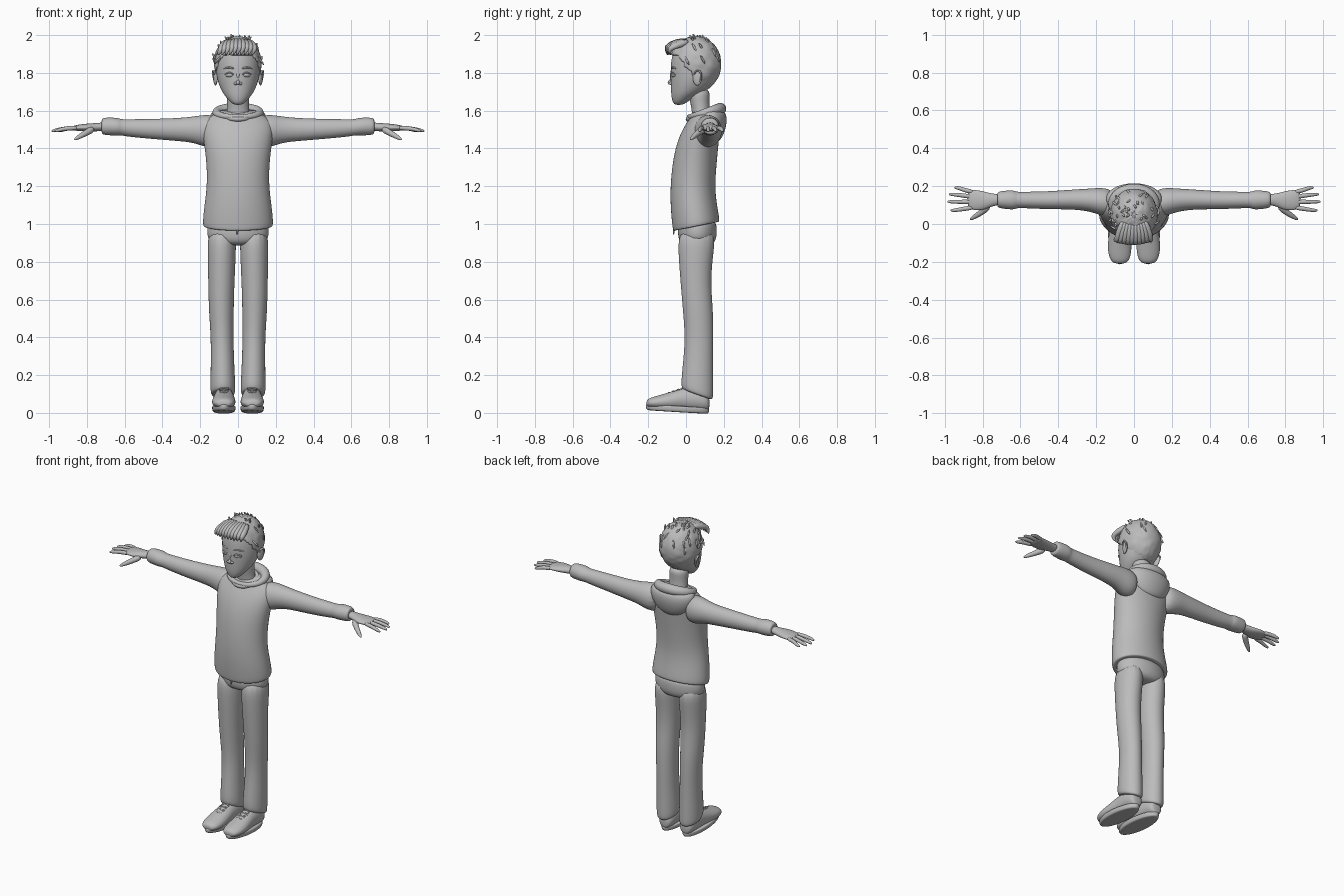
import bpy, bmesh, random
from math import sin, cos, pi
from mathutils import Vector, Matrix

random.seed(4)
if "Cube" in bpy.data.objects:
    bpy.data.objects.remove(bpy.data.objects["Cube"], do_unlink=True)

clay = bpy.data.materials.new("matte_grey")
clay.use_nodes = True
grey = (0.5, 0.5, 0.5, 1)
clay.diffuse_color = grey
clay.node_tree.nodes["Principled BSDF"].inputs["Base Color"].default_value = grey


def finish(name, bm, mirror=False, levels=2, thickness=0):
    """Turn a bmesh into a smooth object with the usual modifiers."""
    bmesh.ops.recalc_face_normals(bm, faces=bm.faces)
    mesh = bpy.data.meshes.new(name)
    bm.to_mesh(mesh)
    bm.free()
    mesh.shade_smooth()
    mesh.materials.append(clay)
    obj = bpy.data.objects.new(name, mesh)
    bpy.context.scene.collection.objects.link(obj)
    if thickness:
        obj.modifiers.new("Thickness", "SOLIDIFY").thickness = thickness
    if mirror:
        obj.modifiers.new("Mirror", "MIRROR").use_mirror_merge = False
    if levels:
        subdivision = obj.modifiers.new("Smooth", "SUBSURF")
        subdivision.levels = subdivision.render_levels = levels
    return obj


def skin(name, rings, closed=False, **options):
    """Bridge rings of points into a capped or closed tube."""
    bm = bmesh.new()
    loops = [[bm.verts.new(p) for p in ring] for ring in rings]
    pairs = list(zip(loops, loops[1:]))
    if closed:
        pairs.append((loops[-1], loops[0]))
    for low, high in pairs:
        for i in range(len(low)):
            bm.faces.new((low[i - 1], low[i], high[i], high[i - 1]))
    if not closed:
        bm.faces.new(loops[0])
        bm.faces.new(loops[-1])
    return finish(name, bm, **options)


def loft(name, axis, sections, sides=16, **options):
    """Sections: position on axis, two centre values, two radii, optional slope."""
    rings = []
    for t, a, b, ra, rb, *slope in sections:
        ring = []
        for i in range(sides):
            angle = 2 * pi * i / sides
            u, v = ra * cos(angle) * 1.025, rb * sin(angle) * 1.025
            along = t + (slope[0] * v if slope else 0)
            ring.append({"x": (along, a + u, b + v),
                         "y": (a + u, along, b + v),
                         "z": (a + u, b + v, along)}[axis])
        rings.append(ring)
    return skin(name, rings, **options)


def tube(name, path, radii, sides=8, closed=False, **options):
    """Sweep a circle of varying radius along a path."""
    points = [Vector(p) for p in path]
    count = len(points)
    rings = []
    for i, point in enumerate(points):
        after = points[(i + 1) % count] if closed else points[min(i + 1, count - 1)]
        before = points[i - 1] if closed else points[max(i - 1, 0)]
        heading = (after - before).normalized()
        across = heading.cross(Vector((0, 0.3, 1))).normalized()
        up = across.cross(heading)
        radius = radii[i % len(radii)]
        rings.append([point + radius * (across * cos(2 * pi * k / sides) + up * sin(2 * pi * k / sides))
                      for k in range(sides)])
    return skin(name, rings, closed=closed, **options)


def ball(name, centre, size, turn=0, axis="Z", **options):
    """An ellipsoid."""
    bm = bmesh.new()
    bmesh.ops.create_uvsphere(bm, u_segments=16, v_segments=10, radius=1)
    bm.transform(Matrix.Translation(centre) @ Matrix.Rotation(turn, 4, axis) @ Matrix.Diagonal((*size, 1)))
    return finish(name, bm, levels=1, **options)


# Sweatshirt body
loft("sweatshirt_body", "z", [
    (.99, 0, .055, .165, .105, .2), (.985, 0, .055, .18, .12, .2), (1.01, 0, .052, .184, .122, .2),
    (1.1, 0, .04, .175, .12, .1), (1.2, 0, .035, .161, .116), (1.32, 0, .045, .163, .115),
    (1.42, 0, .06, .176, .11), (1.5, 0, .08, .186, .098), (1.55, 0, .095, .175, .08),
    (1.585, 0, .1, .12, .07), (1.6, 0, .1, .075, .055)], sides=24)

# Sleeves with gathered cuffs
loft("sleeve", "x", [
    (.1, .11, 1.49, .07, .08), (.17, .117, 1.492, .075, .088), (.23, .127, 1.5, .06, .069),
    (.32, .13, 1.5, .052, .06), (.45, .125, 1.503, .047, .053), (.58, .127, 1.508, .043, .046),
    (.62, .127, 1.512, .042, .042), (.635, .127, 1.515, .052, .047), (.69, .128, 1.517, .047, .047),
    (.72, .128, 1.517, .042, .043), (.722, .128, 1.517, .03, .03)], mirror=True)

# Hood hanging down the back, and its rolled rim around the neck
loft("hood_bag", "z", [
    (1.435, 0, .15, .04, .02), (1.455, 0, .145, .09, .045), (1.5, 0, .14, .13, .068),
    (1.55, 0, .135, .148, .082), (1.59, 0, .13, .145, .08), (1.605, 0, .125, .11, .055)], sides=20)
rim = [2 * pi * i / 20 for i in range(20)]
tube("hood_rim", [(.115 * cos(a), .1 + .083 * sin(a), 1.588 + .022 * sin(a)) for a in rim],
     [.025 + .01 * sin(a) for a in rim], closed=True)
tube("neckband", [(.075 * cos(a), .075 + .065 * sin(a), 1.58 + .025 * sin(a)) for a in rim],
     [.014], closed=True)

# Trousers
loft("trouser_seat", "z", [
    (1.03, 0, .06, .15, .095), (.98, 0, .06, .163, .103), (.93, 0, .06, .163, .102),
    (.9, 0, .06, .14, .09), (.885, 0, .06, .07, .06)])
loft("trouser_leg", "z", [
    (.98, .085, .06, .075, .1), (.85, .086, .052, .075, .093), (.7, .088, .05, .069, .079),
    (.55, .089, .063, .066, .08), (.4, .084, .071, .059, .074), (.25, .082, .063, .062, .08),
    (.14, .08, .06, .066, .085, -.3), (.1, .08, .06, .064, .083, -.35),
    (.095, .08, .06, .05, .065, -.35)], mirror=True)
tube("fly_tab", [(.0, -.062, .99), (-.005, -.066, .94)], [.006, .005])

# Shoes, soles and laces
loft("shoe", "y", [
    (-.21, .075, .05, .025, .014), (-.195, .075, .053, .05, .026), (-.14, .076, .056, .064, .038),
    (-.07, .075, .064, .06, .05), (-.01, .074, .075, .053, .062), (.06, .074, .075, .053, .066),
    (.11, .074, .06, .045, .05), (.125, .074, .05, .025, .03)], mirror=True)
loft("sole", "z", [
    (.004, .075, -.045, .048, .15, -.06), (.006, .075, -.045, .06, .166, -.06),
    (.035, .075, -.045, .064, .17, -.06), (.038, .075, -.045, .055, .16, -.06)], mirror=True)
for i in range(5):
    y, z = -.125 + .025 * i, .094 + .009 * i
    for side in (-1, 1):
        tube("lace", [(.075 - side * .028, y, z - .006), (.075, y + .008, z + .006),
                      (.075 + side * .028, y + .016, z)], [.005], sides=6, levels=1, mirror=True)

# Hands
loft("palm", "x", [
    (.7, .128, 1.517, .028, .022), (.745, .128, 1.513, .031, .022), (.79, .123, 1.51, .048, .022),
    (.83, .125, 1.51, .054, .018), (.865, .13, 1.508, .052, .014), (.88, .13, 1.506, .035, .009)],
     mirror=True)
for name, root, tip, length in (("index", .088, .072, .972), ("middle", .116, .118, .988),
                                ("ring", .143, .157, .98), ("little", .168, .192, .952)):
    tube(name + "_finger", [(.845, root, 1.508), (.9, (root + tip) / 2, 1.508),
                            (length - .025, tip, 1.498), (length, tip, 1.491)],
         [.014, .0125, .011, .006], mirror=True)
tube("thumb", [(.765, .1, 1.505), (.8, .065, 1.485), (.84, .04, 1.462), (.868, .022, 1.446)],
     [.022, .018, .014, .007], mirror=True)

# Neck and head
loft("neck", "z", [(1.55, 0, .085, .07, .055), (1.6, 0, .08, .057, .047),
                   (1.66, 0, .07, .057, .052), (1.72, 0, .07, .06, .06)])
loft("head", "z", [
    (1.63, 0, -.038, .018, .02), (1.645, 0, -.033, .04, .037), (1.675, 0, -.012, .066, .064),
    (1.705, 0, .014, .086, .092), (1.75, 0, .034, .104, .113), (1.8, 0, .046, .114, .126),
    (1.87, 0, .05, .116, .127), (1.93, 0, .052, .104, .113), (1.97, 0, .052, .07, .08),
    (1.985, 0, .052, .03, .035)], sides=24)

# Face
tube("nose", [(0, -.068, 1.81), (0, -.08, 1.78), (0, -.09, 1.752), (0, -.082, 1.738)],
     [.01, .012, .015, .01])
ball("nostril", (.013, -.08, 1.744), (.01, .011, .008), mirror=True)
ball("eye", (.046, -.066, 1.79), (.025, .012, .013), turn=.35, mirror=True)
tube("upper_eyelid", [(.021, -.076, 1.789), (.035, -.08, 1.801), (.054, -.073, 1.801), (.073, -.058, 1.789)],
     [.003, .005, .005, .003], mirror=True)
tube("eyebrow", [(.02, -.078, 1.822), (.048, -.073, 1.832), (.08, -.05, 1.822)],
     [.005, .006, .003], mirror=True)
for name, z, bulge in (("upper_lip", 1.699, .007), ("lower_lip", 1.683, .008)):
    tube(name, [(-.03, -.06, 1.694), (0, -.077, z), (.03, -.06, 1.694)], [.003, bulge, .003])

# Ears
ball("ear", (.119, .06, 1.775), (.011, .026, .042), turn=-.25, mirror=True)
tube("ear_rim", [(.122, .045, 1.79), (.128, .05, 1.813), (.134, .075, 1.812), (.132, .085, 1.785),
                 (.125, .067, 1.745)], [.006, .007, .007, .006, .006], mirror=True)

# Hair cap, trimmed along the hairline
bm = bmesh.new()
bmesh.ops.create_uvsphere(bm, u_segments=40, v_segments=28, radius=1)
bm.transform(Matrix.Translation((0, .05, 1.845)) @ Matrix.Diagonal((.125, .137, .148, 1)))


def below_hairline(face):
    centre = face.calc_center_median()
    drop = min(max(centre.y + .05, 0), .16)
    return centre.z < 1.89 - 1.15 * drop


bmesh.ops.delete(bm, geom=[f for f in bm.faces if below_hairline(f)], context="FACES")
for v in bm.verts:
    v.co += (v.co - Vector((0, .05, 1.845))) * random.uniform(-.02, .03)
finish("hair_cap", bm, levels=1, thickness=.012)

# Swept fringe and short crown tufts
for i in range(10):
    x = -.09 + .02 * i
    lift = .022 * (1 - (x / .1) ** 2)
    tube("fringe_lock", [(x * .6, .02, 1.968), (x * .9, -.05, 1.943 + lift),
                         (x, -.092 - lift, 1.925 + lift / 2), (x - .018, -.075 - lift, 1.892)],
         [.018, .022, .02, .007], levels=1)
for i in range(36):
    around, height = random.uniform(-.6, pi + .6), random.uniform(.15, 1.4)
    out = Vector((cos(around) * cos(height), sin(around) * cos(height), sin(height)))
    base = Vector((0, .05, 1.845)) + out * Vector((.122, .134, .145)).dot(
        Vector((abs(out.x), abs(out.y), abs(out.z)))) / sum(map(abs, out))
    sweep = Vector((random.uniform(-.02, .02), .012, -.025))
    tube("hair_tuft", [base - sweep, base + out * .004, base + sweep], [.004, .009, .003],
         sides=6, levels=1)
